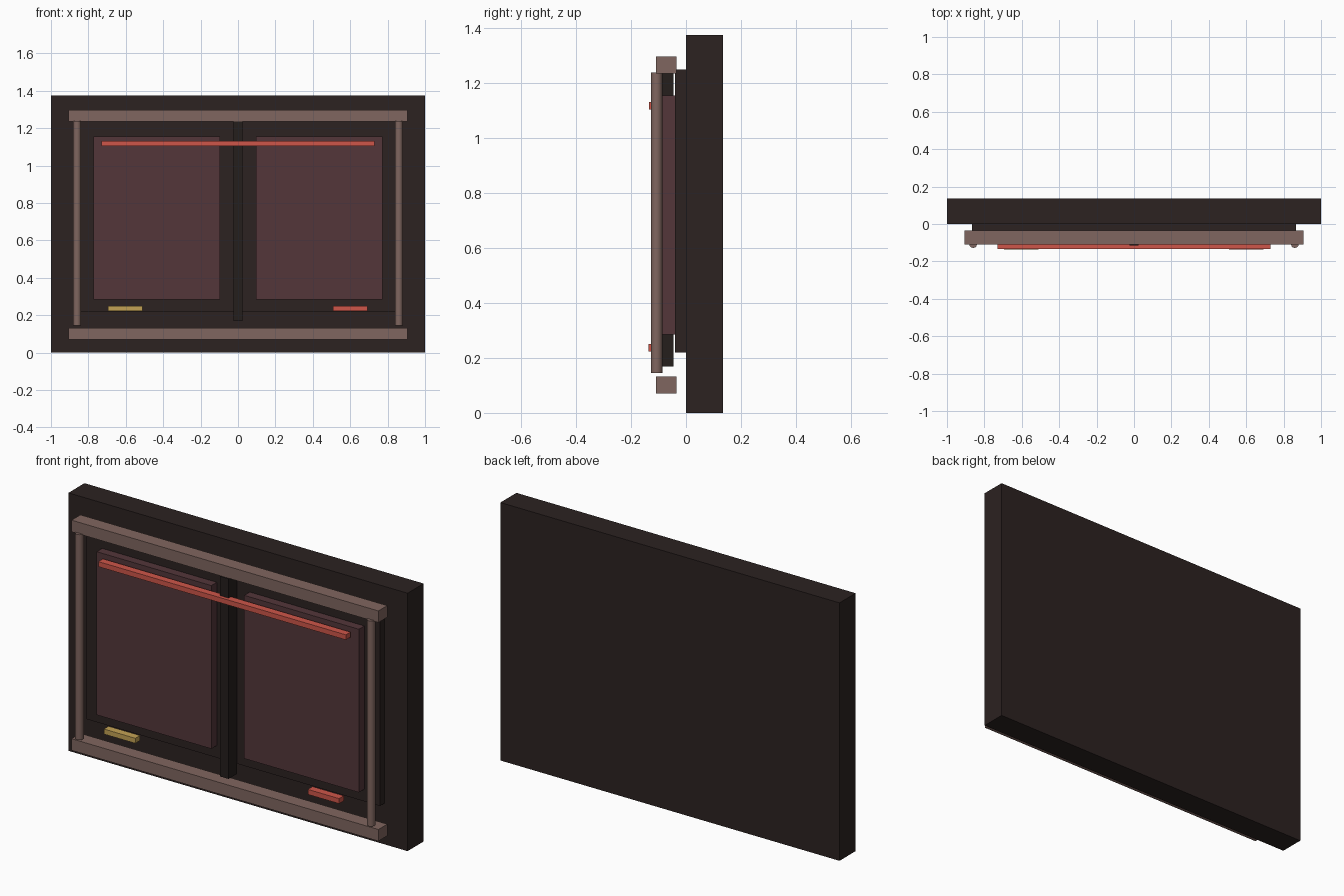
import bpy

cube = bpy.data.objects.get("Cube")
if cube:
    bpy.data.objects.remove(cube, do_unlink=True)


def material(name, rgb):
    m = bpy.data.materials.new(name)
    m.use_nodes = True
    m.diffuse_color = (*rgb, 1)
    bsdf = next(n for n in m.node_tree.nodes if n.type == 'BSDF_PRINCIPLED')
    bsdf.inputs["Base Color"].default_value = (*rgb, 1)
    return m


dark = material("dark brown", (0.025, 0.016, 0.015))
black = material("near black", (0.018, 0.013, 0.012))
plum = material("dull plum", (0.087, 0.037, 0.042))
metal = material("brown metal", (0.216, 0.133, 0.115))
red = material("warm red", (0.62, 0.093, 0.067))
gold = material("muted gold", (0.55, 0.36, 0.09))


def box(name, x, y, z, mat):
    """Box spanning the given (low, high) ranges."""
    spans = (x, y, z)
    bpy.ops.mesh.primitive_cube_add(size=1, location=[(a + b) / 2 for a, b in spans])
    o = bpy.context.object
    o.name = name
    o.scale = [b - a for a, b in spans]
    bpy.ops.object.transform_apply(location=False, rotation=False, scale=True)
    o.data.materials.append(mat)


# Wall slab and recessed backing
box("wall_slab", (-1, 1), (0, 0.135), (0, 1.375), dark)
box("backing_panel", (-0.865, 0.865), (-0.04, 0), (0.22, 1.25), dark)

# Horizontal rails
for name, low in (("bottom_rail", 0.07), ("top_rail", 1.235)):
    box(name, (-0.905, 0.905), (-0.11, -0.035), (low, low + 0.062), metal)

# Window panes and upright side rods
for side, s in (("right", -1), ("left", 1)):
    c = s * 0.435
    box(side + "_pane", (c - 0.338, c + 0.338), (-0.086, -0.04), (0.285, 1.155), plum)
    bpy.ops.mesh.primitive_cylinder_add(vertices=12, radius=0.021, depth=1.095,
                                        location=(s * 0.86, -0.107, 0.692))
    rod = bpy.context.object
    rod.name = side + "_rod"
    rod.data.materials.append(metal)
    bpy.ops.object.shade_smooth_by_angle()

# Centre post
box("centre_post", (-0.025, 0.025), (-0.115, -0.045), (0.168, 1.235), black)

# Glowing strip and small indicator bars
box("upper_strip", (-0.73, 0.73), (-0.134, -0.095), (1.105, 1.132), red)
box("right_indicator", (-0.695, -0.51), (-0.137, -0.097), (0.223, 0.25), gold)
box("left_indicator", (0.508, 0.692), (-0.137, -0.097), (0.223, 0.25), red)
